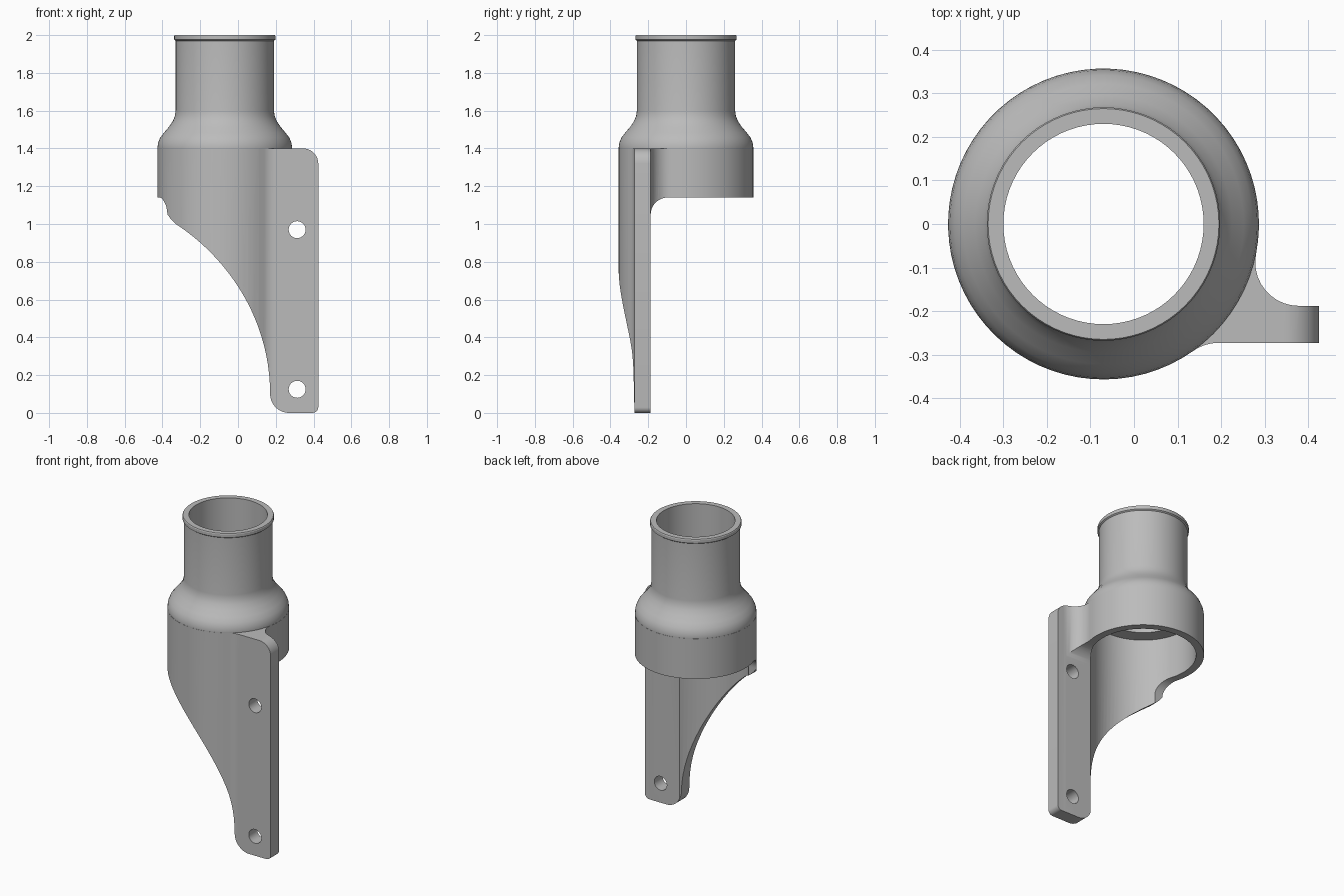
import bpy
import bmesh
from math import sin, cos, pi, radians, atan2
from mathutils import Vector
from mathutils.geometry import interpolate_bezier

CX = -0.07          # axis of the tube
R_COLLAR = 0.357
R_BORE = 0.31

cube = bpy.data.objects.get("Cube")
if cube:
    bpy.data.objects.remove(cube, do_unlink=True)

grey = bpy.data.materials.new("plain grey")
grey.use_nodes = True
grey.diffuse_color = (0.5, 0.5, 0.5, 1)
grey.node_tree.nodes["Principled BSDF"].inputs["Base Color"].default_value = (0.5, 0.5, 0.5, 1)


def finish(name, bm):
    bmesh.ops.recalc_face_normals(bm, faces=bm.faces[:])
    mesh = bpy.data.meshes.new(name)
    bm.to_mesh(mesh)
    bm.free()
    mesh.materials.append(grey)
    ob = bpy.data.objects.new(name, mesh)
    bpy.context.collection.objects.link(ob)
    return ob


def prism(name, outline, place, lo, hi):
    """Closed outline swept from lo to hi; place(u, v, depth) gives the point."""
    bm = bmesh.new()
    ends = [[bm.verts.new(place(u, v, d)) for u, v in outline] for d in (lo, hi)]
    for ring in ends:
        bm.faces.new(ring)
    n = len(outline)
    for i in range(n):
        j = (i + 1) % n
        bm.faces.new((ends[0][i], ends[0][j], ends[1][j], ends[1][i]))
    return finish(name, bm)


def lathe(name, profile, steps=72):
    """Solid of revolution about the tube axis from (radius, z) pairs."""
    bm = bmesh.new()
    rings = [[bm.verts.new((CX + r * cos(2 * pi * k / steps), r * sin(2 * pi * k / steps), z))
              for k in range(steps)] for r, z in profile]
    for a, b in zip(rings, rings[1:]):
        for k in range(steps):
            m = (k + 1) % steps
            bm.faces.new((a[k], a[m], b[m], b[k]))
    bm.faces.new(rings[0])
    bm.faces.new(rings[-1])
    return finish(name, bm)


def arc(cx, cy, r, start, end, steps=10):
    return [(cx + r * cos(radians(start + (end - start) * i / steps)),
             cy + r * sin(radians(start + (end - start) * i / steps))) for i in range(steps + 1)]


def combine(ob, tool, operation):
    mod = ob.modifiers.new("cut", 'BOOLEAN')
    mod.operation = operation
    mod.solver = 'EXACT'
    mod.object = tool
    bpy.context.view_layer.objects.active = ob
    bpy.ops.object.modifier_apply(modifier=mod.name)
    bpy.data.objects.remove(tool, do_unlink=True)


# Plan outline: collar circle blended into the mounting plate by two fillets
BACK, FRONT, FILLET = -0.188, -0.273, 0.1
reach = R_COLLAR + FILLET
by, fy = BACK + FILLET, FRONT - FILLET
bx = CX + (reach ** 2 - by ** 2) ** 0.5
fx = CX + (reach ** 2 - fy ** 2) ** 0.5
back_angle = atan2(by, bx - CX) * 180 / pi
front_angle = atan2(fy, fx - CX) * 180 / pi
plan = arc(CX, 0, R_COLLAR, back_angle, 360 + front_angle, 64)
plan += arc(fx, fy, FILLET, front_angle + 180, 90, 8)[1:]
plan += [(0.5, FRONT), (0.5, BACK)]
plan += arc(bx, by, FILLET, -90, back_angle - 180, 10)[:-1]
body = prism("pipe_bracket", plan, lambda u, v, d: (u, v, d), -0.1, 1.4)

# Front outline: sweeping lower edge and rounded plate corners
sweep = interpolate_bezier(Vector((-0.33, 1.0)), Vector((-0.08, 0.84)),
                           Vector((0.17, 0.52)), Vector((0.17, 0.1)), 24)
front = [(-0.6, 1.06), (-0.38, 1.06), (-0.355, 1.025)] + [(p.x, p.y) for p in sweep]
front += arc(0.27, 0.1, 0.1, 180, 270)[1:]
front += arc(0.395, 0.03, 0.03, -90, 0, 6)
front += arc(0.345, 1.32, 0.08, 0, 90)
front += [(0.3, 1.5), (-0.6, 1.5)]
front[-2:] = [(-0.6, 1.4)]
combine(body, prism("front_cutter", front, lambda u, v, d: (u, d, v), -0.6, 0.6), 'INTERSECT')

# Side outline: open back below the collar, with a rounded inner corner
side = [(-0.6, -0.3), (-0.187, -0.3)] + arc(-0.097, 1.05, 0.09, 180, 90)
side += [(0.6, 1.14), (0.6, 1.6), (-0.6, 1.6)]
combine(body, prism("side_cutter", side, lambda u, v, d: (d, u, v), -0.7, 0.7), 'INTERSECT')

# Shoulder, tube and end lip
neck = [(0.354, 1.37), (0.3565, 1.405), (0.353, 1.43), (0.342, 1.457), (0.322, 1.483),
        (0.295, 1.515), (0.275, 1.545), (0.264, 1.572), (0.26, 1.6), (0.26, 1.97),
        (0.268, 1.976), (0.268, 1.995), (0.265, 2.0)]
combine(body, lathe("neck", neck), 'UNION')

# Stepped bore
bore = [(R_BORE, -0.2), (R_BORE, 1.42), (0.23, 1.425), (0.23, 2.2)]
combine(body, lathe("bore_cutter", bore), 'DIFFERENCE')

# Screw holes
for z in (0.125, 0.97):
    hole = prism("hole_cutter", arc(0.313, z, 0.045, 0, 345, 23),
                 lambda u, v, d: (u, d, v), -0.6, 0.3)
    combine(body, hole, 'DIFFERENCE')

# Smooth shading with sharp edges kept
bpy.ops.object.select_all(action='DESELECT')
body.select_set(True)
bpy.context.view_layer.objects.active = body
bpy.ops.object.shade_smooth_by_angle(angle=radians(30))
